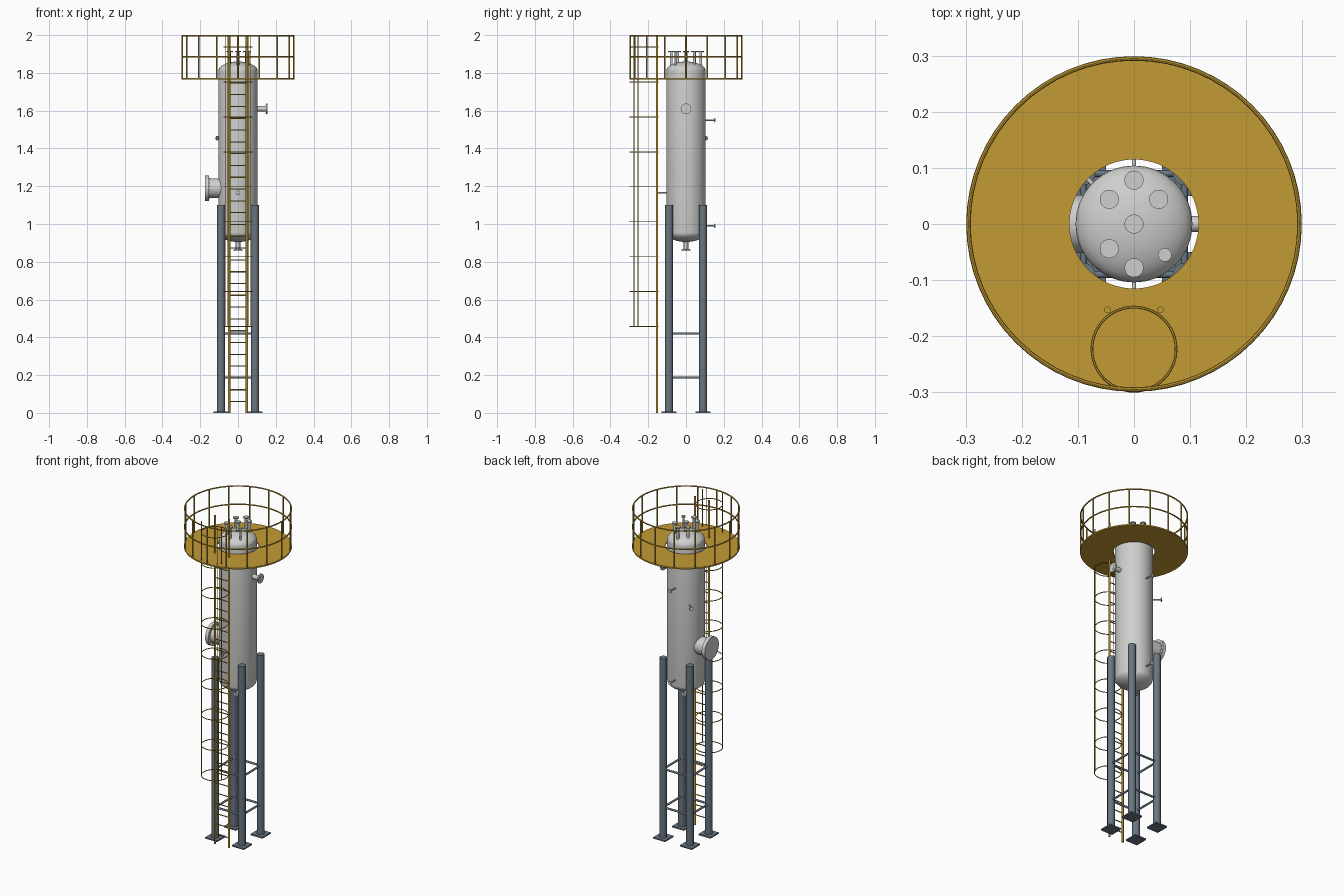
import bpy, bmesh
from math import sin, cos, pi, radians
from mathutils import Vector, Matrix

cube = bpy.data.objects.get("Cube")
if cube:
    bpy.data.objects.remove(cube)


def material(name, rgb):
    m = bpy.data.materials.new(name)
    m.use_nodes = True
    m.diffuse_color = (*rgb, 1)
    bsdf = m.node_tree.nodes["Principled BSDF"]
    bsdf.inputs["Base Color"].default_value = (*rgb, 1)
    bsdf.inputs["Roughness"].default_value = 0.6
    return m


GREY = material("vessel grey", (0.62, 0.63, 0.61))
SLATE = material("slate steel", (0.14, 0.18, 0.22))
YELLOW = material("safety yellow", (0.55, 0.33, 0.035))


def finish(name, bm, mat):
    bmesh.ops.recalc_face_normals(bm, faces=bm.faces)
    me = bpy.data.meshes.new(name)
    bm.to_mesh(me)
    bm.free()
    me.materials.append(mat)
    ob = bpy.data.objects.new(name, me)
    bpy.context.collection.objects.link(ob)
    bpy.ops.object.select_all(action="DESELECT")
    ob.select_set(True)
    bpy.context.view_layer.objects.active = ob
    bpy.ops.object.shade_smooth_by_angle(angle=radians(35))
    return ob


def rod(bm, a, b, r, sides=12):
    """Round bar from a to b."""
    a, b = Vector(a), Vector(b)
    turn = (b - a).to_track_quat("Z", "Y").to_matrix().to_4x4()
    bmesh.ops.create_cone(bm, cap_ends=True, segments=sides, radius1=r, radius2=r,
                          depth=(b - a).length,
                          matrix=Matrix.Translation((a + b) / 2) @ turn)


def lathe(bm, profile, sides=64, closed=False):
    """Spin (radius, height) points about z."""
    pts = [bm.verts.new((r, 0, z)) for r, z in profile]
    edges = [bm.edges.new(p) for p in zip(pts, pts[1:])]
    if closed:
        edges.append(bm.edges.new((pts[-1], pts[0])))
    bmesh.ops.spin(bm, geom=pts + edges, cent=(0, 0, 0), axis=(0, 0, 1),
                   angle=2 * pi, steps=sides)
    bmesh.ops.remove_doubles(bm, verts=bm.verts, dist=1e-5)


def hoop(bm, centre, radius, r, steps=48, sides=6):
    """Round bar bent into a level ring."""
    rings = []
    for i in range(steps):
        a = 2 * pi * i / steps
        rings.append([bm.verts.new((centre[0] + (radius + r * cos(t)) * cos(a),
                                    centre[1] + (radius + r * cos(t)) * sin(a),
                                    centre[2] + r * sin(t)))
                      for t in (2 * pi * k / sides for k in range(sides))])
    for i in range(steps):
        p, q = rings[i], rings[(i + 1) % steps]
        for k in range(sides):
            n = (k + 1) % sides
            bm.faces.new((p[k], q[k], q[n], p[n]))


def nozzle(name, start, end, neck, flange, thick, bolts=4):
    """Pipe neck with a bolted flange at its outer end."""
    a, b = Vector(start), Vector(end)
    d = (b - a).normalized()
    bm = bmesh.new()
    rod(bm, a, b - d * thick * 0.5, neck, 24)
    rod(bm, b - d * thick, b, flange, 32)
    rod(bm, b, b + d * 0.001, flange * 0.5, 24)
    u = d.orthogonal().normalized()
    v = d.cross(u)
    for i in range(bolts):
        t = 2 * pi * (i + 0.5) / bolts
        p = b + (u * cos(t) + v * sin(t)) * flange * 0.78
        rod(bm, p - d * (thick + 0.002), p + d * 0.002, flange * 0.08, 6)
    finish(name, bm, GREY)


# Vessel shell with domed heads
R, BOTTOM, TOP, DOME = 0.104, 0.955, 1.81, 0.05
arc = [pi / 2 * i / 10 for i in range(11)]
profile = [(R * sin(t), BOTTOM - DOME * cos(t)) for t in arc]
profile += [(R * cos(t), TOP + DOME * sin(t)) for t in arc]
bm = bmesh.new()
lathe(bm, profile)
finish("vessel", bm, GREY)

# Manway with cover on the right side
nozzle("manway", (-0.09, 0, 1.19), (-0.162, 0, 1.19), 0.052, 0.068, 0.009, 16)
bm = bmesh.new()
rod(bm, (-0.161, 0, 1.19), (-0.174, 0, 1.19), 0.068, 32)
finish("manway_cover", bm, GREY)

# Side, back, front and bottom nozzles
nozzle("feed_nozzle", (0.09, 0, 1.61), (0.155, 0, 1.61), 0.014, 0.028, 0.007)
nozzle("bottom_nozzle", (0, 0, 0.92), (0, 0, 0.86), 0.012, 0.025, 0.006)
for name, degrees, z in (("upper_back_nozzle", 90, 1.55), ("lower_back_nozzle", 90, 0.99),
                         ("corner_nozzle", 136, 1.455), ("front_nozzle", 270, 1.165)):
    out = Vector((cos(radians(degrees)), sin(radians(degrees)), 0))
    up = Vector((0, 0, z))
    nozzle(name, up + out * 0.095, up + out * 0.154, 0.004, 0.012, 0.004)

# Nozzles on the top head
for i, (x, y, r) in enumerate([(0, 0, 0.017), (0, 0.078, 0.017), (0, -0.078, 0.017),
                               (-0.044, 0.044, 0.017), (0.044, 0.044, 0.017),
                               (-0.044, -0.044, 0.017), (0.055, -0.055, 0.012)]):
    nozzle(f"top_nozzle_{i + 1}", (x, y, 1.82), (x, y, 1.915), r * 0.45, r, 0.005)

# Legs, base plates and braces
LEG = 0.09
corners = [(LEG, LEG), (-LEG, LEG), (-LEG, -LEG), (LEG, -LEG)]
for i, (x, y) in enumerate(corners):
    bm = bmesh.new()
    rod(bm, (x, y, 0.005), (x, y, 1.1), 0.021, 24)
    finish(f"leg_{i + 1}", bm, SLATE)
    bm = bmesh.new()
    bmesh.ops.create_cube(bm, size=1, matrix=Matrix.Translation((x, y, 0.004))
                          @ Matrix.Diagonal((0.08, 0.08, 0.008, 1)))
    finish(f"base_plate_{i + 1}", bm, SLATE)
bm = bmesh.new()
for z in (0.187, 0.42):
    for p, q in zip(corners, corners[1:] + corners[:1]):
        rod(bm, (*p, z), (*q, z), 0.006)
finish("leg_braces", bm, SLATE)

# Platform deck
DECK = 1.772
bm = bmesh.new()
lathe(bm, [(0.115, DECK - 0.008), (0.298, DECK - 0.008), (0.298, DECK), (0.115, DECK)],
      closed=True)
finish("platform_deck", bm, YELLOW)

# Guard rail
bm = bmesh.new()
for z in (1.885, 1.996):
    hoop(bm, (0, 0, z), 0.295, 0.004, 64, 8)
for i in range(16):
    t = 2 * pi * i / 16
    x, y = 0.295 * cos(t), 0.295 * sin(t)
    rod(bm, (x, y, DECK - 0.008), (x, y, 1.996), 0.004, 8)
finish("guard_rail", bm, YELLOW)

# Ladder
bm = bmesh.new()
for x in (-0.047, 0.047):
    rod(bm, (x, -0.153, 0), (x, -0.153, 2), 0.006)
z = 0.06
while z < 1.8:
    rod(bm, (-0.047, -0.153, z), (0.047, -0.153, z), 0.003, 8)
    z += 0.0625
finish("ladder", bm, YELLOW)

# Safety cage
CAGE_Y, CAGE_R = -0.223, 0.075
bm = bmesh.new()
for i in range(9):
    hoop(bm, (0, CAGE_Y, 0.457 + 0.185 * i), CAGE_R, 0.0025)
for degrees in (-25, -45, -135, -155):
    t = radians(degrees)
    x, y = CAGE_R * cos(t), CAGE_Y + CAGE_R * sin(t)
    rod(bm, (x, y, 0.455), (x, y, 1.998), 0.0022, 6)
finish("ladder_cage", bm, YELLOW)
